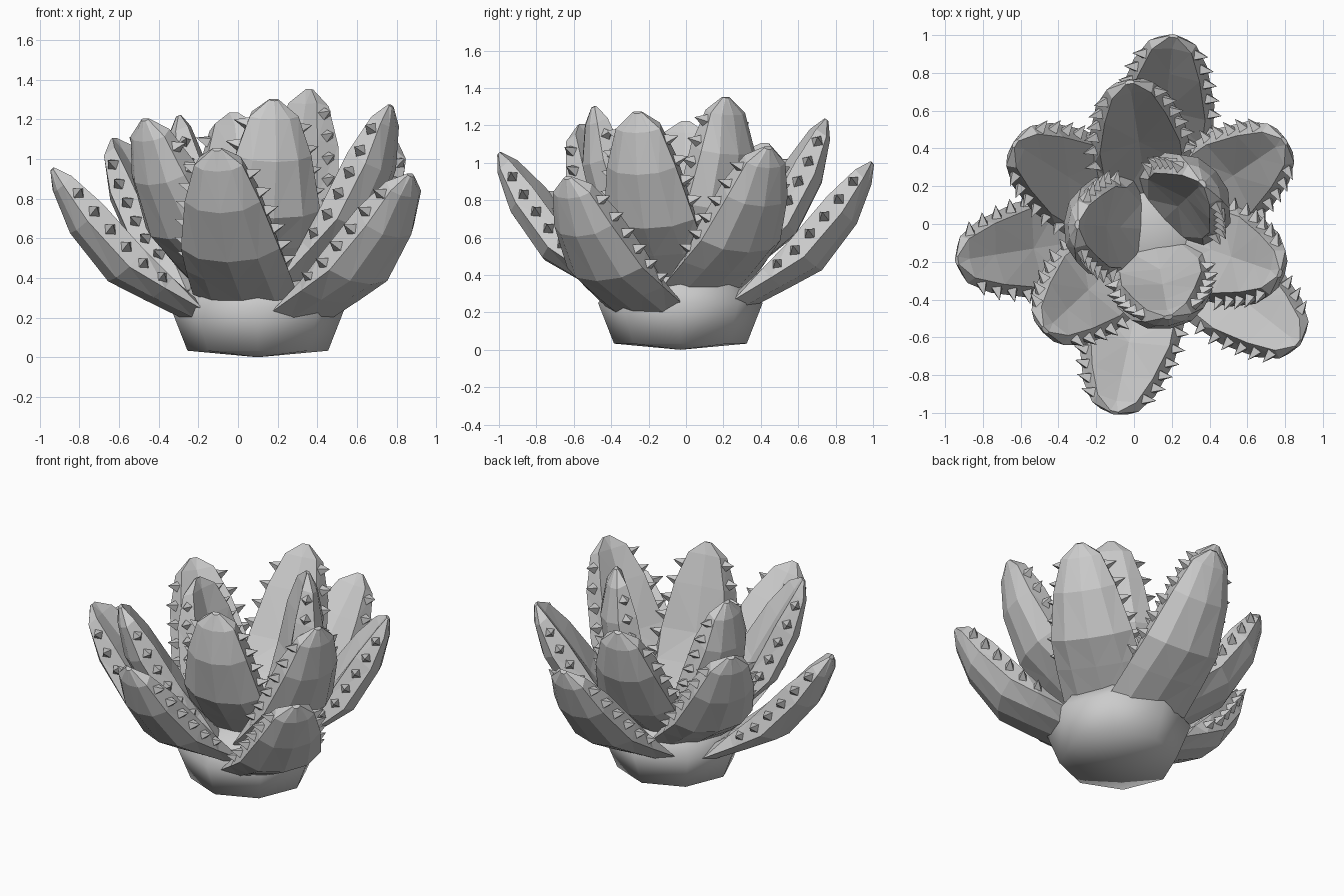
import bpy, bmesh
from math import cos, sin, radians, pi
from mathutils import Vector, Matrix

cube = bpy.data.objects.get("Cube")
if cube:
    bpy.data.objects.remove(cube)

grey = bpy.data.materials.new("plain grey")
grey.use_nodes = True
colour = (0.6, 0.6, 0.6, 1)
grey.diffuse_color = colour
grey.node_tree.nodes["Principled BSDF"].inputs["Base Color"].default_value = colour

CENTRE = Vector((0.1, -0.03, 0))


def make_object(name, bm, smooth=False):
    bmesh.ops.recalc_face_normals(bm, faces=bm.faces)
    for f in bm.faces:
        f.smooth = smooth
    mesh = bpy.data.meshes.new(name)
    bm.to_mesh(mesh)
    bm.free()
    mesh.materials.append(grey)
    obj = bpy.data.objects.new(name, mesh)
    bpy.context.collection.objects.link(obj)


def bridge(bm, a, b):
    n = len(a)
    for i in range(n):
        bm.faces.new((a[i], a[(i + 1) % n], b[(i + 1) % n], b[i]))


# Rounded bulb under the leaves
def build_bulb():
    bm = bmesh.new()
    rings = []
    for r, z in ((0.355, 0.033), (0.44, 0.25), (0.33, 0.4)):
        rings.append([bm.verts.new(CENTRE + Vector((r * cos(k * pi / 4), r * sin(k * pi / 4), z)))
                      for k in range(8)])
    for a, b in zip(rings, rings[1:]):
        bridge(bm, a, b)
    for ring, z in ((rings[0], 0), (rings[-1], 0.44)):
        pole = bm.verts.new(CENTRE + Vector((0, 0, z)))
        for i in range(8):
            bm.faces.new((ring[i], ring[(i + 1) % 8], pole))
    make_object("bulb", bm, smooth=True)


# Leaf stations: distance along, half width, back, rim and inner depth, ridge share, groove
STATIONS = ((0.0, 0.27, -0.09, -0.02, 0.01, 0.5, -0.01),
            (0.22, 0.265, -0.16, -0.075, -0.005, 0.8, 0.02),
            (0.42, 0.255, -0.22, -0.12, 0.0, 0.84, 0.035),
            (0.72, 0.195, -0.175, -0.09, 0.03, 0.84, 0.035),
            (0.92, 0.125, -0.08, -0.035, 0.03, 0.84, 0.02),
            (1.00, 0.025, -0.015, 0.0, 0.01, 0.84, 0.0))


def section(s, w, back, rim, inner, share, groove):
    half = [(w * 0.6, rim + (back - rim) * 0.75), (w, rim), (w * share, inner)]
    pts = [(0, back)] + half + [(0, inner - groove)]
    pts += [(-u, n) for u, n in reversed(half)]
    return [Vector((u, s, n)) for u, n in pts]


def station_at(s):
    for a, b in zip(STATIONS, STATIONS[1:]):
        if s <= b[0]:
            t = (s - a[0]) / (b[0] - a[0])
            return [p + (q - p) * t for p, q in zip(a, b)]


# Thorn: a squat pyramid on the bevelled edge
def add_thorn(bm, s, side):
    pts = section(*station_at(s))
    rim, ridge = (pts[2], pts[3]) if side > 0 else (pts[6], pts[5])
    base = rim.lerp(ridge, 0.5)
    out = Vector((side, 0.2, 0.3)).normalized()
    turn = out.to_track_quat('Z', 'Y').to_matrix().to_4x4()
    bmesh.ops.create_cone(bm, cap_ends=False, segments=4, radius1=0.04, radius2=0,
                          depth=0.08, matrix=Matrix.Translation(base + out * 0.03) @ turn)


def build_leaf(name, azimuth, base, tip):
    bm = bmesh.new()
    rings = [[bm.verts.new(p) for p in section(*st)] for st in STATIONS]
    for a, b in zip(rings, rings[1:]):
        bridge(bm, a, b)
    bm.faces.new(rings[0])
    bm.faces.new(rings[-1])
    bmesh.ops.triangulate(bm, faces=bm.faces[:])
    for k in range(6):
        for side in (-1, 1):
            add_thorn(bm, 0.28 + 0.115 * k + 0.015 * side, side)
    # Lean the leaf from its base to its tip, then turn it around the bulb
    a = radians(azimuth)
    radial = Vector((cos(a), sin(a), 0))
    up = Vector((0, 0, 1))
    start = CENTRE + radial * base[0] + up * base[1]
    along = CENTRE + radial * tip[0] + up * tip[1] - start
    length = along.length
    along.normalize()
    across = Vector((sin(a), -cos(a), 0))
    inward = across.cross(along)
    frame = Matrix((across, along, inward)).transposed().to_4x4()
    scale = Matrix.Diagonal((1, length, 1, 1))
    bm.transform(Matrix.Translation(start) @ frame @ scale)
    make_object(name, bm)


# Name, direction in degrees, base (radius, height), tip (radius, height)
LEAVES = (
    ("outer_leaf_back", 84, (0.3, 0.28), (1.03, 1.0)),
    ("outer_leaf_right", 189, (0.3, 0.25), (1.05, 0.95)),
    ("outer_leaf_front", 258, (0.29, 0.33), (0.99, 1.05)),
    ("outer_leaf_front_left", 322, (0.28, 0.24), (0.98, 0.92)),
    ("middle_leaf_back_left", 34, (0.23, 0.36), (0.84, 1.08)),
    ("middle_leaf_back_right", 148, (0.24, 0.35), (0.86, 1.1)),
    ("middle_leaf_back", 99, (0.19, 0.38), (0.79, 1.23)),
    ("middle_leaf_front_right", 223, (0.19, 0.38), (0.78, 1.2)),
    ("middle_leaf_left", 341, (0.19, 0.39), (0.71, 1.27)),
    ("inner_leaf_front", 280, (0.11, 0.41), (0.47, 1.3)),
    ("inner_leaf_left", 43, (0.1, 0.42), (0.36, 1.35)),
    ("inner_leaf_right", 176, (0.08, 0.42), (0.4, 1.22)),
)

build_bulb()
for leaf in LEAVES:
    build_leaf(*leaf)
